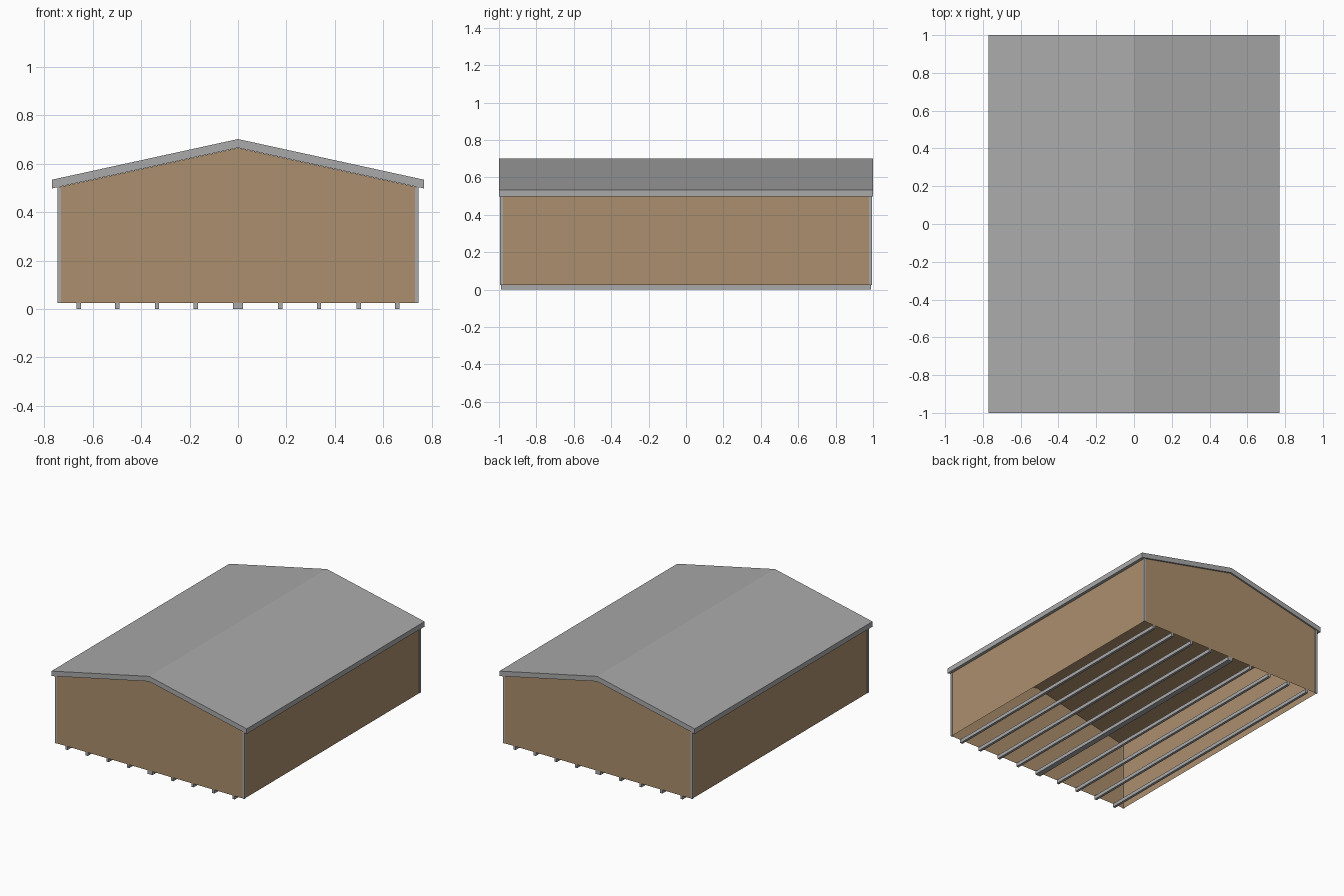
import bpy

if "Cube" in bpy.data.objects:
    bpy.data.objects.remove(bpy.data.objects["Cube"])


def material(name, rgb):
    m = bpy.data.materials.new(name)
    m.diffuse_color = (*rgb, 1)
    m.use_nodes = True
    m.node_tree.nodes["Principled BSDF"].inputs["Base Color"].default_value = m.diffuse_color
    return m


GREY = material("grey metal", (0.40, 0.40, 0.40))
BROWN = material("tan wall", (0.41, 0.275, 0.153))


def mesh_object(name, verts, faces, mat):
    me = bpy.data.meshes.new(name)
    me.from_pydata(verts, [], faces)
    me.materials.append(mat)
    ob = bpy.data.objects.new(name, me)
    bpy.context.collection.objects.link(ob)
    return ob


def extrude(name, profile, offset, mat, skip_side=None):
    """Extrude a planar profile by an offset, optionally leaving one side open."""
    n = len(profile)
    verts = list(profile) + [tuple(a + b for a, b in zip(p, offset)) for p in profile]
    faces = [tuple(range(n))[::-1], tuple(range(n, 2 * n))]
    for i in range(n):
        if i != skip_side:
            j = (i + 1) % n
            faces.append((i, j, n + j, n + i))
    ob = mesh_object(name, verts, faces, mat)
    return ob


def flip_outward(ob):
    ob.data.flip_normals()


RIDGE = 0.666
SLOPE = 0.168 / 0.769
FLOOR = 0.025


def under_roof(x):
    return RIDGE - SLOPE * abs(x)


# Wall shell: gabled profile run front to back, open underneath
wx, wy = 0.742, 0.99
eave = under_roof(wx) - 0.001
shell = extrude("wall_shell",
                [(-wx, -wy, FLOOR), (wx, -wy, FLOOR), (wx, -wy, eave),
                 (0, -wy, RIDGE - 0.001), (-wx, -wy, eave)],
                (0, 2 * wy, 0), BROWN, skip_side=0)
flip_outward(shell)

# Roof: thick folded sheet overhanging the walls
rx, t = 0.769, 0.036
low = under_roof(rx)
roof = extrude("roof",
               [(-rx, -1, low), (0, -1, RIDGE), (rx, -1, low),
                (rx, -1, low + t), (0, -1, RIDGE + t), (-rx, -1, low + t)],
               (0, 2, 0), GREY)
flip_outward(roof)

# Corner trims: thin angle strips wrapping each corner
ox, oy, w = 0.746, 0.994, 0.015
for sx, side in ((-1, "left"), (1, "right")):
    for sy, end in ((-1, "front"), (1, "back")):
        pts = [(ox, oy), (ox - w, oy), (ox - w, wy), (wx, wy),
               (wx, oy - w), (ox, oy - w)]
        trim = extrude(f"corner_trim_{end}_{side}",
                       [(sx * x, sy * y, FLOOR) for x, y in pts],
                       (0, 0, under_roof(ox) - FLOOR + 0.001), GREY)
        if sx * sy < 0:
            flip_outward(trim)

# Floor runners: a wide central one and four narrow ones on each side
for i, x in enumerate((-0.658, -0.499, -0.335, -0.174, 0, 0.174, 0.335, 0.499, 0.658)):
    h = 0.02 if x == 0 else 0.009
    runner = extrude(f"floor_runner_{i + 1}",
                     [(x - h, -0.99, 0), (x + h, -0.99, 0),
                      (x + h, -0.99, FLOOR), (x - h, -0.99, FLOOR)],
                     (0, 1.98, 0), GREY)
    flip_outward(runner)
